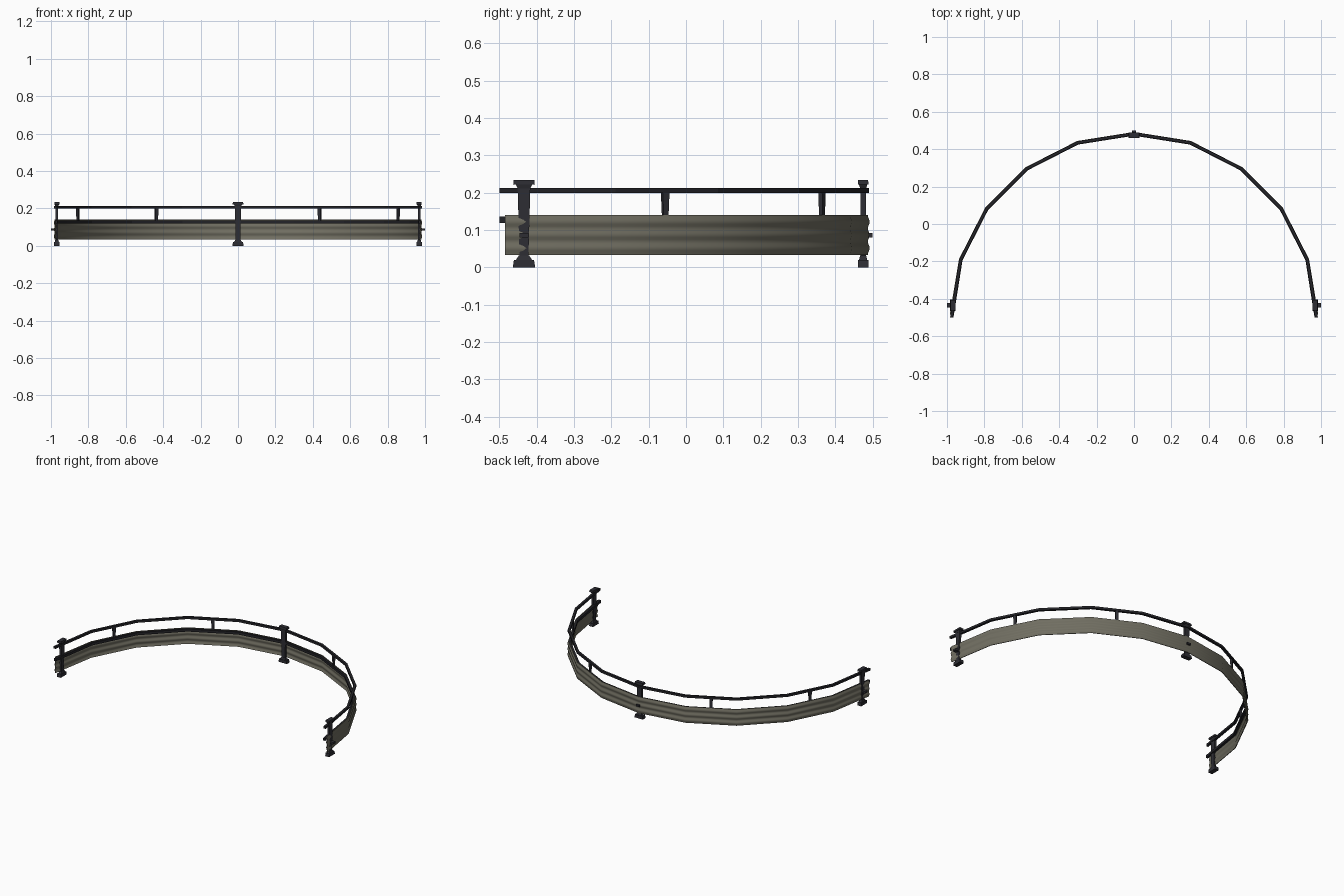
import bpy, bmesh, math
from mathutils import Matrix, Vector

if "Cube" in bpy.data.objects:
    bpy.data.objects.remove(bpy.data.objects["Cube"])


def material(name, rgb):
    m = bpy.data.materials.new(name)
    m.diffuse_color = (*rgb, 1)
    m.use_nodes = True
    m.node_tree.nodes["Principled BSDF"].inputs["Base Color"].default_value = m.diffuse_color
    return m


PANEL = material("olive grey panel", (0.165, 0.158, 0.122))
RAIL = material("black rail", (0.017, 0.017, 0.021))
POST = material("charcoal post", (0.027, 0.027, 0.034))

CENTRE_Y = -0.492
SEGMENTS = 10


def finish(bm, name, mat):
    bmesh.ops.recalc_face_normals(bm, faces=bm.faces)
    me = bpy.data.meshes.new(name)
    bm.to_mesh(me)
    bm.free()
    me.materials.append(mat)
    ob = bpy.data.objects.new(name, me)
    bpy.context.collection.objects.link(ob)
    return ob


def sweep(name, profile, mat, end_y):
    """Sweep a closed (radius, z) profile round the half circle."""
    bm = bmesh.new()
    rings = []
    for i in range(SEGMENTS + 1):
        a = math.pi * i / SEGMENTS
        ring = []
        for r, z in profile:
            x, y = r * math.cos(a), CENTRE_Y + r * math.sin(a)
            if i in (0, SEGMENTS):  # slide the ends along the last segment
                x += math.copysign((y - end_y) * 0.158, x)
                y = end_y
            ring.append(bm.verts.new((x, y, z)))
        rings.append(ring)
    n = len(profile)
    for a, b in zip(rings, rings[1:]):
        for k in range(n):
            bm.faces.new((a[k], a[(k + 1) % n], b[(k + 1) % n], b[k]))
    bm.faces.new(rings[0])
    bm.faces.new(rings[-1])
    return finish(bm, name, mat)


def block(bm, width0, depth0, width1, depth1, z0, z1, off=0):
    """Tapered box: width along local x, depth along local y."""
    lo, hi = [[bm.verts.new((sx * w / 2, off + sy * d / 2, z))
               for sx, sy in ((-1, -1), (1, -1), (1, 1), (-1, 1))]
              for w, d, z in ((width0, depth0, z0), (width1, depth1, z1))]
    bm.faces.new(lo)
    bm.faces.new(hi)
    for k in range(4):
        j = (k + 1) % 4
        bm.faces.new((lo[k], lo[j], hi[j], hi[k]))


def place(bm, name, mat, x, y, angle):
    bm.transform(Matrix.Translation(Vector((x, y, 0))) @ Matrix.Rotation(angle, 4, 'Z'))
    return finish(bm, name, mat)


# corrugated panel with three shallow ridges
N = 18
zs = [0.034 + 0.106 * k / N for k in range(N + 1)]
wave = [0.0025 * (1 - math.cos(2 * math.pi * 3 * k / N)) for k in range(N + 1)]
outer = [(0.979 + w, z) for w, z in zip(wave, zs)]
inner = [(0.975 + w, z) for w, z in zip(wave, zs)]
panel = sweep("corrugated_panel", outer + inner[::-1], PANEL, -0.485)
bpy.context.view_layer.objects.active = panel
panel.select_set(True)
bpy.ops.object.shade_smooth_by_angle(angle=math.radians(40))

# handrail and the lower rail along the inside of the panel
for name, r0, r1, z0, z1 in (("top_rail", 0.967, 0.982, 0.199, 0.213),
                             ("lower_rail", 0.964, 0.978, 0.119, 0.136)):
    sweep(name, [(r0, z0), (r1, z0), (r1, z1), (r0, z1)], RAIL, -0.5)

# main posts: foot, column, cap and bolt; local +y points outwards
for name, x, y, ang in (("centre_post", 0, 0.4745, 0),
                        ("right_post", 0.9685, -0.434, -math.pi / 2),
                        ("left_post", -0.9685, -0.434, math.pi / 2)):
    bm = bmesh.new()
    block(bm, 0.060, 0.028, 0.054, 0.028, 0, 0.020)
    block(bm, 0.044, 0.022, 0.028, 0.016, 0.020, 0.032)
    block(bm, 0.024, 0.014, 0.034, 0.015, 0.030, 0.215)
    block(bm, 0.034, 0.016, 0.044, 0.022, 0.212, 0.222)
    block(bm, 0.058, 0.028, 0.055, 0.027, 0.222, 0.234)
    tip = (0.5 - y) if ang == 0 else 1.0 - abs(x)
    block(bm, 0.023, tip, 0.023, tip, 0.081, 0.093, tip / 2)
    place(bm, name, POST, x, y, ang)

# slim struts between the lower rail and the handrail
for a in (27, 63):
    for side, label in ((1, "right"), (-1, "left")):
        r = 0.973 * math.cos(math.radians(9))
        t = math.radians(a)
        x, y = side * r * math.cos(t), CENTRE_Y + r * math.sin(t)
        bm = bmesh.new()
        block(bm, 0.014, 0.010, 0.020, 0.012, 0.128, 0.202)
        place(bm, f"{label}_strut_{a}", POST, x, y, side * (t - math.pi / 2))
